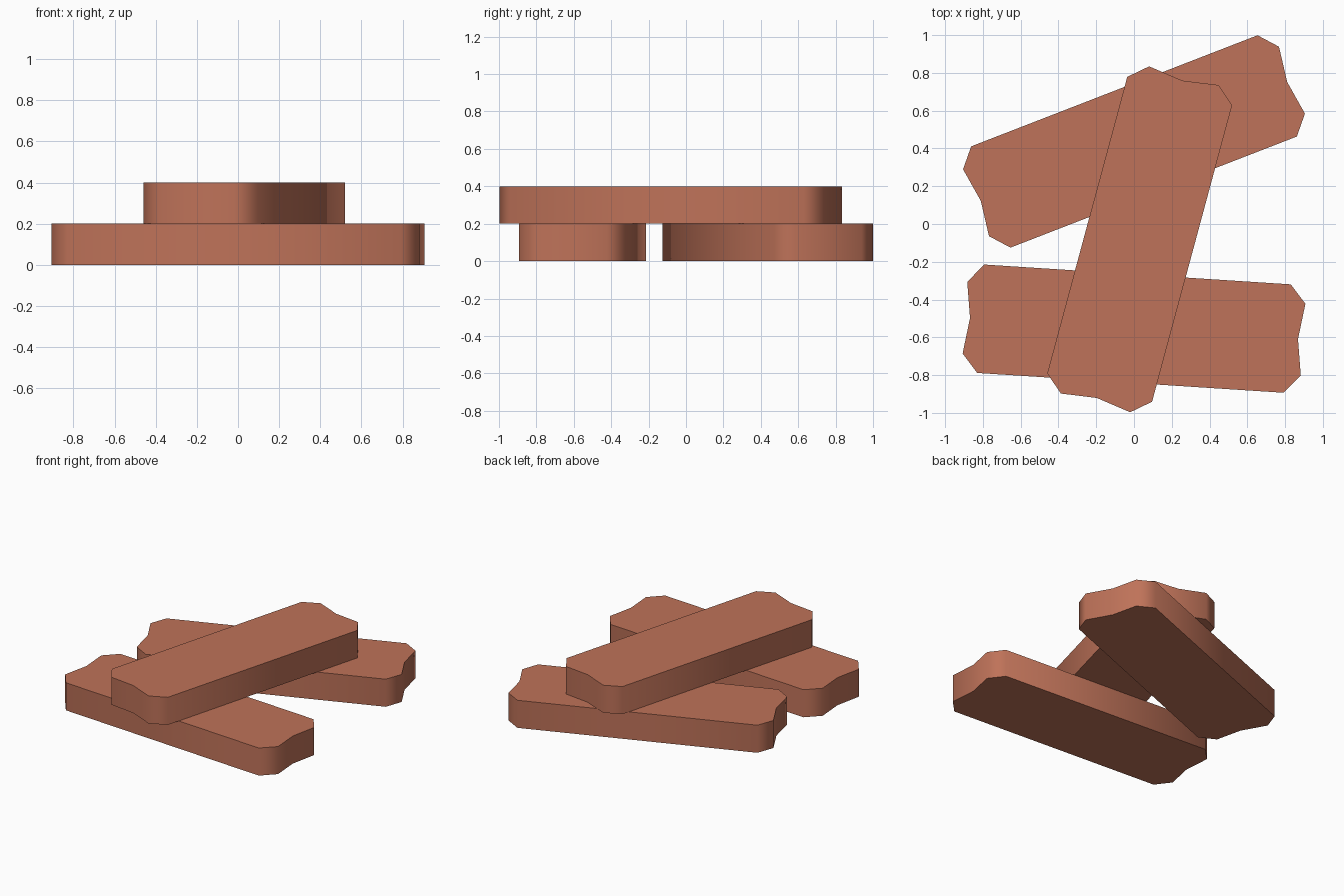
import bpy, bmesh, math

if "Cube" in bpy.data.objects:
    bpy.data.objects.remove(bpy.data.objects["Cube"])

clay = bpy.data.materials.new("terracotta")
clay.diffuse_color = (0.52, 0.17, 0.10, 1)
clay.use_nodes = True
clay.node_tree.nodes["Principled BSDF"].inputs["Base Color"].default_value = clay.diffuse_color

# Half outline of one bar end: chamfered corners with a shallow notch
END = [(0.813, -0.2875), (0.897, -0.19), (0.87, 0.0), (0.897, 0.19), (0.813, 0.2875)]
OUTLINE = END + [(-x, -y) for x, y in END]
THICK = 0.2


def bar(name, x, y, z, angle):
    bm = bmesh.new()
    base = bm.faces.new([bm.verts.new((px, py, 0)) for px, py in OUTLINE])
    ext = bmesh.ops.extrude_face_region(bm, geom=[base], use_keep_orig=True)
    top = [v for v in ext["geom"] if isinstance(v, bmesh.types.BMVert)]
    bmesh.ops.translate(bm, verts=top, vec=(0, 0, THICK))
    bmesh.ops.recalc_face_normals(bm, faces=bm.faces)
    mesh = bpy.data.meshes.new(name)
    bm.to_mesh(mesh)
    bm.free()
    mesh.materials.append(clay)
    ob = bpy.data.objects.new(name, mesh)
    bpy.context.collection.objects.link(ob)
    ob.location = (x, y, z)
    ob.rotation_euler.z = math.radians(angle)
    # Rounded look around the outline, crisp top and bottom rims
    bpy.ops.object.select_all(action='DESELECT')
    ob.select_set(True)
    bpy.context.view_layer.objects.active = ob
    bpy.ops.object.shade_smooth_by_angle(angle=math.radians(60))


# Two lower bars side by side, one laid across them
bar("lower_front_bar", 0.0, -0.554, 0.0, -3.7)
bar("lower_back_bar", 0.0, 0.437, 0.0, 21.2)
bar("upper_cross_bar", 0.03, -0.081, THICK, 74.9)
